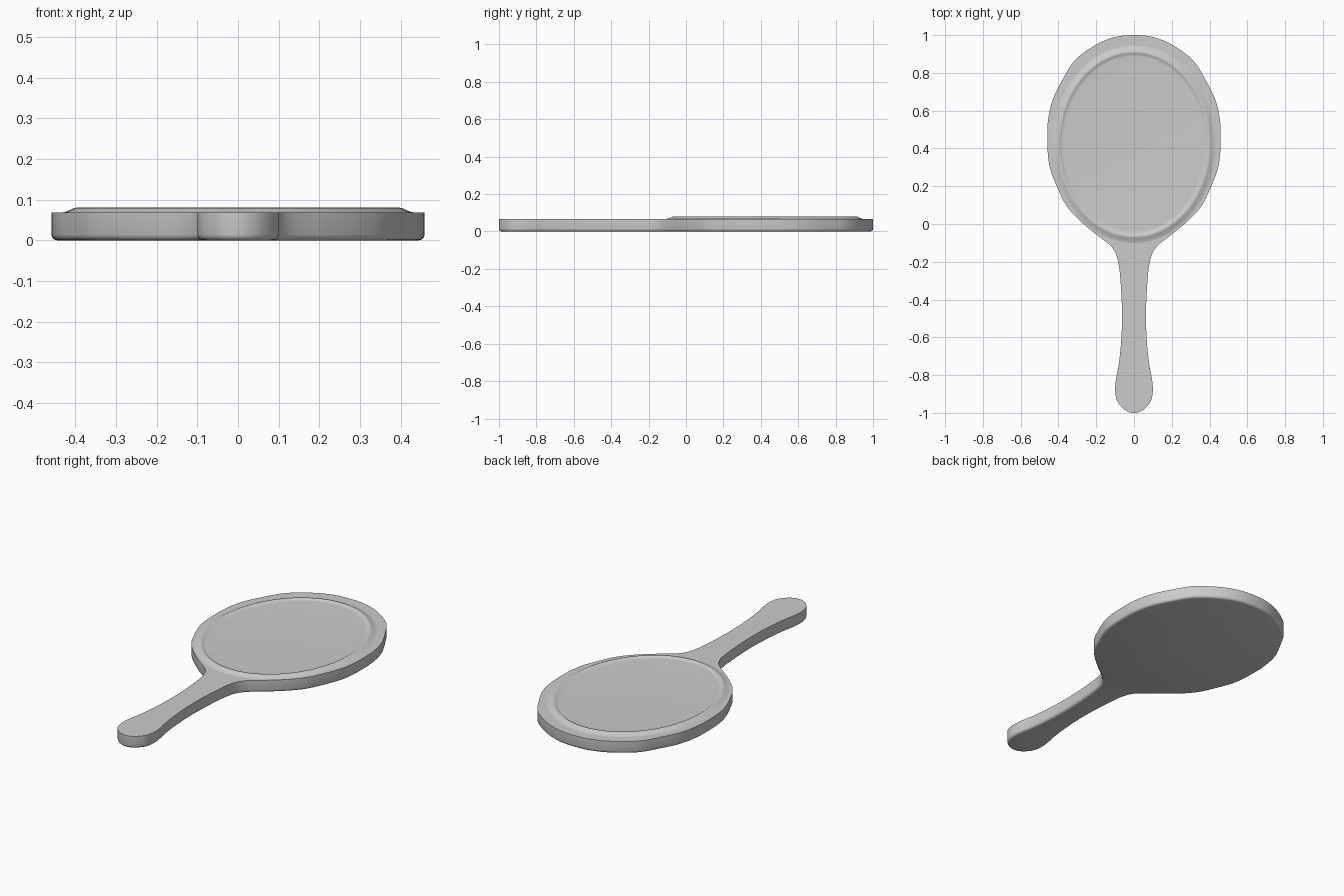
import bpy, bmesh, math
from mathutils import Vector

if "Cube" in bpy.data.objects:
    bpy.data.objects.remove(bpy.data.objects["Cube"])


def finish(bm, name, angle):
    bmesh.ops.recalc_face_normals(bm, faces=bm.faces)
    mesh = bpy.data.meshes.new(name)
    bm.to_mesh(mesh)
    bm.free()
    ob = bpy.data.objects.new(name, mesh)
    bpy.context.collection.objects.link(ob)
    bpy.ops.object.select_all(action='DESELECT')
    ob.select_set(True)
    bpy.context.view_layer.objects.active = ob
    bpy.ops.object.shade_smooth_by_angle(angle=math.radians(angle))
    return ob


def smooth_loop(pts, steps):
    # closed Catmull-Rom curve through the points
    out, n = [], len(pts)
    for i in range(n):
        a, b, c, d = (pts[(i + k) % n] for k in (-1, 0, 1, 2))
        for s in range(steps):
            t = s / steps
            out.append(0.5 * (2 * b + (c - a) * t + (2 * a - 5 * b + 4 * c - d) * t ** 2
                              + (3 * b - a - 3 * c + d) * t ** 3))
    return out


# Frame and handle: half outline from the top of the head to the handle end
half = [(0, 1.0), (0.10, 0.99), (0.20, 0.95), (0.31, 0.87), (0.375, 0.77), (0.43, 0.66),
        (0.455, 0.55), (0.459, 0.45), (0.455, 0.36), (0.44, 0.28), (0.40, 0.18), (0.36, 0.10),
        (0.30, 0.03), (0.22, -0.04), (0.16, -0.085), (0.12, -0.12), (0.095, -0.16),
        (0.08, -0.22), (0.07, -0.32), (0.063, -0.48), (0.068, -0.62), (0.08, -0.74),
        (0.095, -0.82), (0.10, -0.88), (0.09, -0.935), (0.06, -0.975), (0.03, -0.994), (0, -1.0)]
pts = [Vector(p) for p in half] + [Vector((-x, y)) for x, y in half[-2:0:-1]]
outline = smooth_loop(pts, 4)
count = len(outline)


def inset(i, dist):
    t = (outline[(i + 1) % count] - outline[i - 1]).normalized()
    return outline[i] + Vector((t.y, -t.x)) * dist   # clockwise outline, inward


bm = bmesh.new()
rings = []
for dist, z in [(0.014, 0.0), (0.007, 0.002), (0.002, 0.007), (0, 0.014), (0, 0.068)]:
    rings.append([bm.verts.new((*inset(i, dist), z)) for i in range(count)])
for lo, hi in zip(rings, rings[1:]):
    for i in range(count):
        j = (i + 1) % count
        bm.faces.new((lo[i], lo[j], hi[j], hi[i]))
caps = [bm.faces.new(rings[0]), bm.faces.new(rings[-1])]
bmesh.ops.triangulate(bm, faces=caps)
finish(bm, "frame_and_handle", 35)

# Raised oval rim with a shallow recessed glass
bm = bmesh.new()
segs, prev = 96, None
profile = [(0.037, 0.0675), (0.026, 0.070), (0.014, 0.075), (0.006, 0.079), (0.0, 0.080),
           (-0.006, 0.079), (-0.012, 0.075), (-0.020, 0.0735), (-0.028, 0.073)]
for off, z in profile:
    ring = [bm.verts.new(((0.398 + off) * math.cos(2 * math.pi * k / segs),
                          0.422 + (0.488 + off) * math.sin(2 * math.pi * k / segs), z))
            for k in range(segs)]
    if prev:
        for k in range(segs):
            m = (k + 1) % segs
            bm.faces.new((prev[k], prev[m], ring[m], ring[k]))
    prev = ring
bm.faces.new(prev)
finish(bm, "mirror_rim_and_glass", 40)
